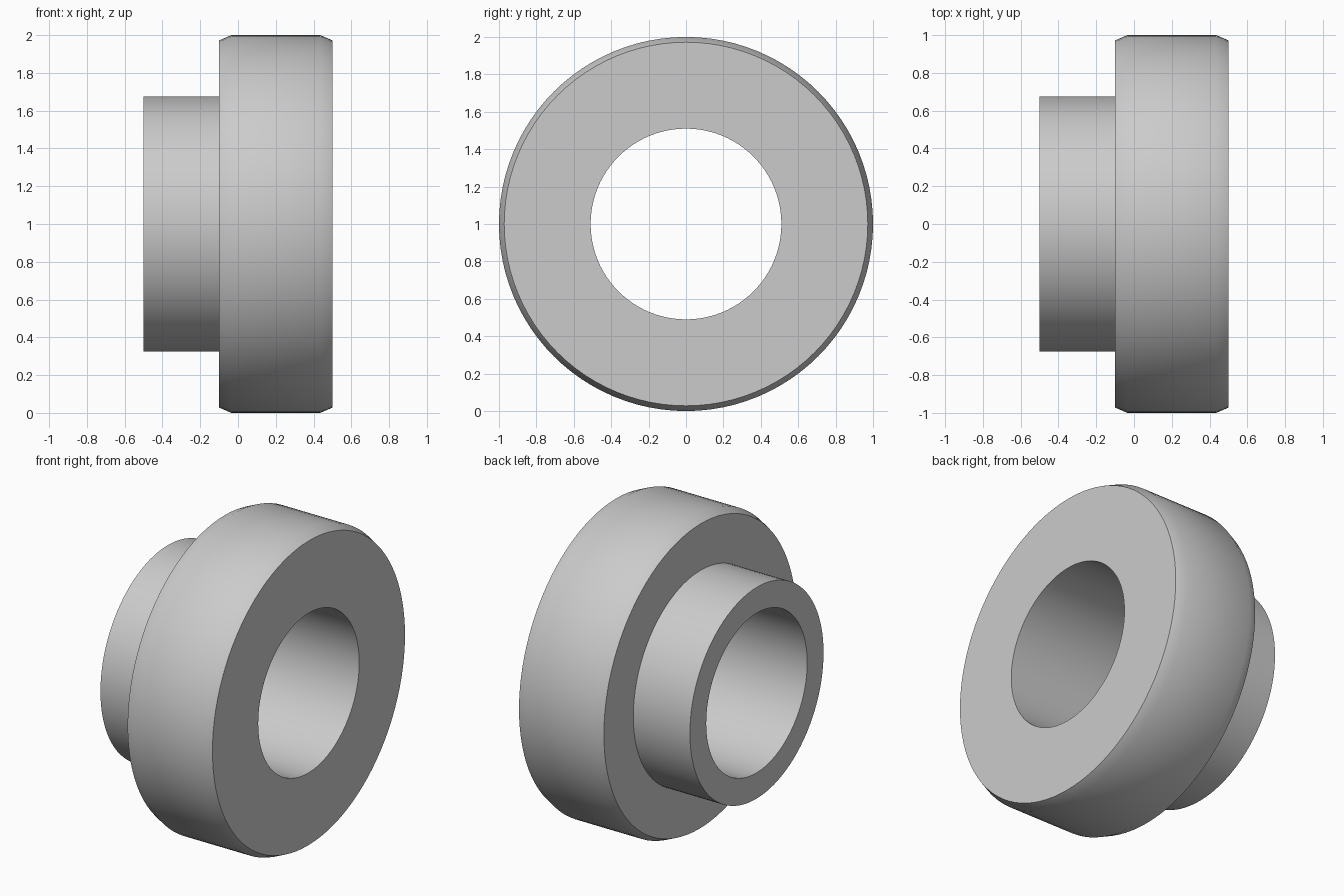
import bpy
import bmesh
import math
from mathutils import Matrix, Vector

cube = bpy.data.objects.get("Cube")
if cube:
    bpy.data.objects.remove(cube, do_unlink=True)

SEGMENTS = 96
BORE, HUB, RIM, CHAMFER = 0.51, 0.675, 1.0, 0.972

# Plain grey material
grey = bpy.data.materials.new("plain_grey")
grey.use_nodes = True
colour = (0.6, 0.6, 0.6, 1.0)
grey.diffuse_color = colour
grey.node_tree.nodes["Principled BSDF"].inputs["Base Color"].default_value = colour


def lathe_x(name, profile, centre_z, material):
    """Revolve a closed (x, radius) profile around the x axis."""
    bm = bmesh.new()
    rings = []
    for i in range(SEGMENTS):
        turn = Matrix.Rotation(math.tau * i / SEGMENTS, 3, "X")
        rings.append([bm.verts.new(turn @ Vector((x, 0, r))) for x, r in profile])
    for i, ring in enumerate(rings):
        following = rings[(i + 1) % SEGMENTS]
        for j in range(len(profile)):
            k = (j + 1) % len(profile)
            bm.faces.new((ring[j], ring[k], following[k], following[j]))
    bmesh.ops.recalc_face_normals(bm, faces=bm.faces)
    mesh = bpy.data.meshes.new(name)
    bm.to_mesh(mesh)
    bm.free()
    mesh.materials.append(material)
    obj = bpy.data.objects.new(name, mesh)
    obj.location.z = centre_z
    bpy.context.collection.objects.link(obj)
    bpy.ops.object.select_all(action="DESELECT")
    obj.select_set(True)
    bpy.context.view_layer.objects.active = obj
    bpy.ops.object.shade_smooth_by_angle(angle=math.radians(30))
    return obj


# Flanged bushing: narrow hub, wide chamfered collar, straight through bore
lathe_x("flanged_bushing", [
    (-0.5, BORE), (-0.5, HUB),
    (-0.1, HUB), (-0.1, CHAMFER),
    (-0.035, RIM), (0.435, RIM),
    (0.5, CHAMFER), (0.5, BORE),
], RIM, grey)
